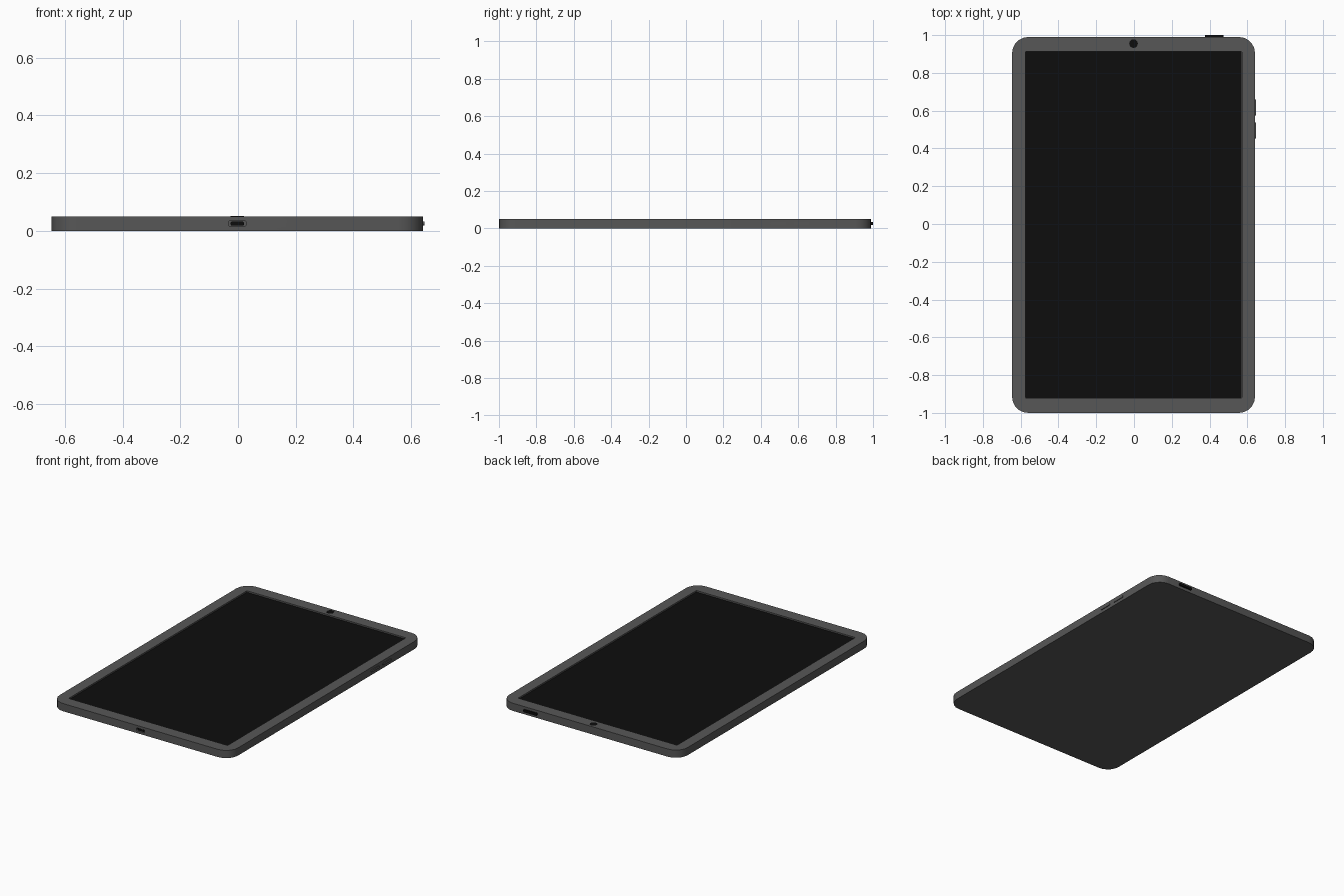
import bpy, bmesh, math
from mathutils import Matrix

if "Cube" in bpy.data.objects:
    bpy.data.objects.remove(bpy.data.objects["Cube"])

CX, CY, T = -0.0025, -0.005, 0.05   # body centre and thickness


def material(name, v):
    m = bpy.data.materials.new(name)
    m.diffuse_color = (v, v, v, 1)
    m.use_nodes = True
    m.node_tree.nodes["Principled BSDF"].inputs["Base Color"].default_value = m.diffuse_color
    return m


grey = material("dark grey casing", 0.095)
black = material("screen black", 0.004)


def rounded_slab(name, w, h, r, depth, seg, mat, loc, rot=None):
    """Rounded rectangle w x h, extruded from 0 to depth along local z."""
    bm = bmesh.new()
    verts = []
    for k, (sx, sy) in enumerate([(1, 1), (-1, 1), (-1, -1), (1, -1)]):
        for i in range(seg + 1):
            a = math.pi / 2 * (k + i / seg)
            verts.append(bm.verts.new((sx * (w / 2 - r) + r * math.cos(a),
                                       sy * (h / 2 - r) + r * math.sin(a), 0)))
    bmesh.ops.remove_doubles(bm, verts=bm.verts, dist=1e-5)
    face = bm.faces.new(list(bm.verts))
    ext = bmesh.ops.extrude_face_region(bm, geom=[face])
    bmesh.ops.translate(bm, vec=(0, 0, depth),
                        verts=[g for g in ext["geom"] if isinstance(g, bmesh.types.BMVert)])
    bmesh.ops.recalc_face_normals(bm, faces=bm.faces)
    bm.transform(Matrix.Translation(loc) @ (rot or Matrix()))
    me = bpy.data.meshes.new(name)
    bm.to_mesh(me)
    bm.free()
    me.materials.append(mat)
    ob = bpy.data.objects.new(name, me)
    bpy.context.collection.objects.link(ob)
    return ob


def activate(ob):
    bpy.ops.object.select_all(action='DESELECT')
    ob.select_set(True)
    bpy.context.view_layer.objects.active = ob


def cut(target, cutter):
    cutter.hide_render = True
    mod = target.modifiers.new("cut", 'BOOLEAN')
    mod.operation, mod.solver, mod.object = 'DIFFERENCE', 'EXACT', cutter
    activate(target)
    bpy.ops.object.modifier_apply(modifier=mod.name)
    bpy.data.objects.remove(cutter)


to_back = Matrix.Rotation(-math.pi / 2, 4, 'X')    # local z -> +y
to_right = Matrix.Rotation(math.pi / 2, 4, 'Y')    # local z -> +x

# casing with screen recess and port opening
body = rounded_slab("casing", 1.286, 1.99, 0.085, T, 5, grey, (CX, CY, 0))
cut(body, rounded_slab("screen_cutter", 1.146, 1.836, 0.004, 0.1, 2, grey, (CX, CY + 0.001, T - 0.012)))
cut(body, rounded_slab("port_cutter", 0.06, 0.02, 0.006, 0.07, 3, grey, (CX, -1.04, 0.025), to_back))

# screen glass lying in the recess
rounded_slab("screen", 1.144, 1.834, 0.008, 0.003, 3, black, (CX, CY + 0.001, T - 0.012))

# front camera
rounded_slab("front_camera", 0.046, 0.046, 0.0229, 0.0015, 4, black, (CX, 0.955, T - 0.001))

# connector tongue inside the port
rounded_slab("port_tongue", 0.046, 0.014, 0.005, 0.027, 3, black, (CX, -0.996, 0.025), to_back)

# power button on the top edge
rounded_slab("power_button", 0.098, 0.016, 0.006, 0.02, 3, black, (0.425, 0.98, 0.026), to_back)

# volume buttons on the right edge
for name, y in (("volume_up_button", 0.617), ("volume_down_button", 0.495)):
    rounded_slab(name, 0.014, 0.085, 0.006, 0.0155, 3, grey, (0.63, y, 0.026), to_right)

# smooth corners, sharp rims
for ob in list(bpy.context.collection.objects):
    activate(ob)
    bpy.ops.object.shade_smooth_by_angle(angle=math.radians(35))
